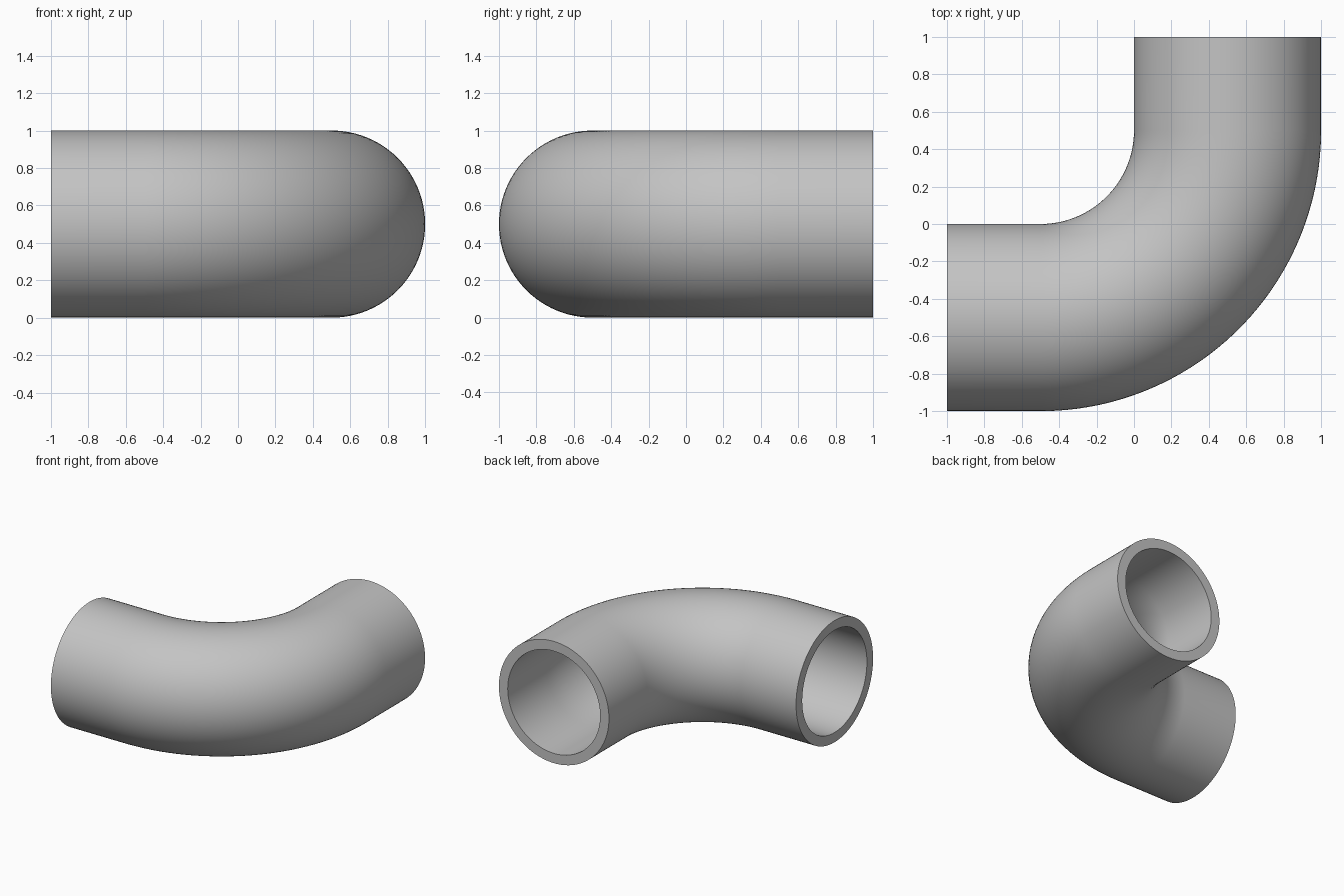
import bpy
import bmesh
from math import sin, cos, pi, radians
from mathutils import Vector

cube = bpy.data.objects.get("Cube")
if cube:
    bpy.data.objects.remove(cube, do_unlink=True)

OUTER, INNER = 0.5, 0.42      # pipe radii
BEND = 1.0                    # centreline bend radius
SIDES, STEPS = 96, 48

# Material
grey = bpy.data.materials.new("plain grey")
grey.use_nodes = True
colour = (0.55, 0.55, 0.55, 1)
grey.diffuse_color = colour
grey.node_tree.nodes["Principled BSDF"].inputs["Base Color"].default_value = colour

# Centreline: straight stub, quarter bend, straight stub (point, outward side)
centre = Vector((-0.5, 0.5, 0.5))
path = [(Vector((-1, -0.5, 0.5)), Vector((0, -1, 0)))]
for i in range(STEPS + 1):
    a = -pi / 2 + pi / 2 * i / STEPS
    side = Vector((cos(a), sin(a), 0))
    path.append((centre + BEND * side, side))
path.append((Vector((0.5, 1, 0.5)), Vector((1, 0, 0))))


def ring(bm, point, side, radius):
    up = Vector((0, 0, 1))
    angles = [2 * pi * k / SIDES for k in range(SIDES)]
    return [bm.verts.new(point + radius * (cos(a) * side + sin(a) * up)) for a in angles]


def bridge(bm, first, second):
    for k in range(SIDES):
        n = (k + 1) % SIDES
        bm.faces.new((first[k], first[n], second[n], second[k]))


# Hollow elbow: outer wall, bore and the two annular ends
bm = bmesh.new()
outer = [ring(bm, p, s, OUTER) for p, s in path]
bore = [ring(bm, p, s, INNER) for p, s in path]
for wall in (outer, bore):
    for first, second in zip(wall, wall[1:]):
        bridge(bm, first, second)
for end in (0, -1):
    bridge(bm, outer[end], bore[end])
bmesh.ops.recalc_face_normals(bm, faces=bm.faces)

mesh = bpy.data.meshes.new("pipe_elbow")
bm.to_mesh(mesh)
bm.free()
mesh.materials.append(grey)
elbow = bpy.data.objects.new("pipe_elbow", mesh)
bpy.context.collection.objects.link(elbow)

# Smooth walls with sharp rims
bpy.ops.object.select_all(action='DESELECT')
elbow.select_set(True)
bpy.context.view_layer.objects.active = elbow
bpy.ops.object.shade_smooth_by_angle(angle=radians(30))
